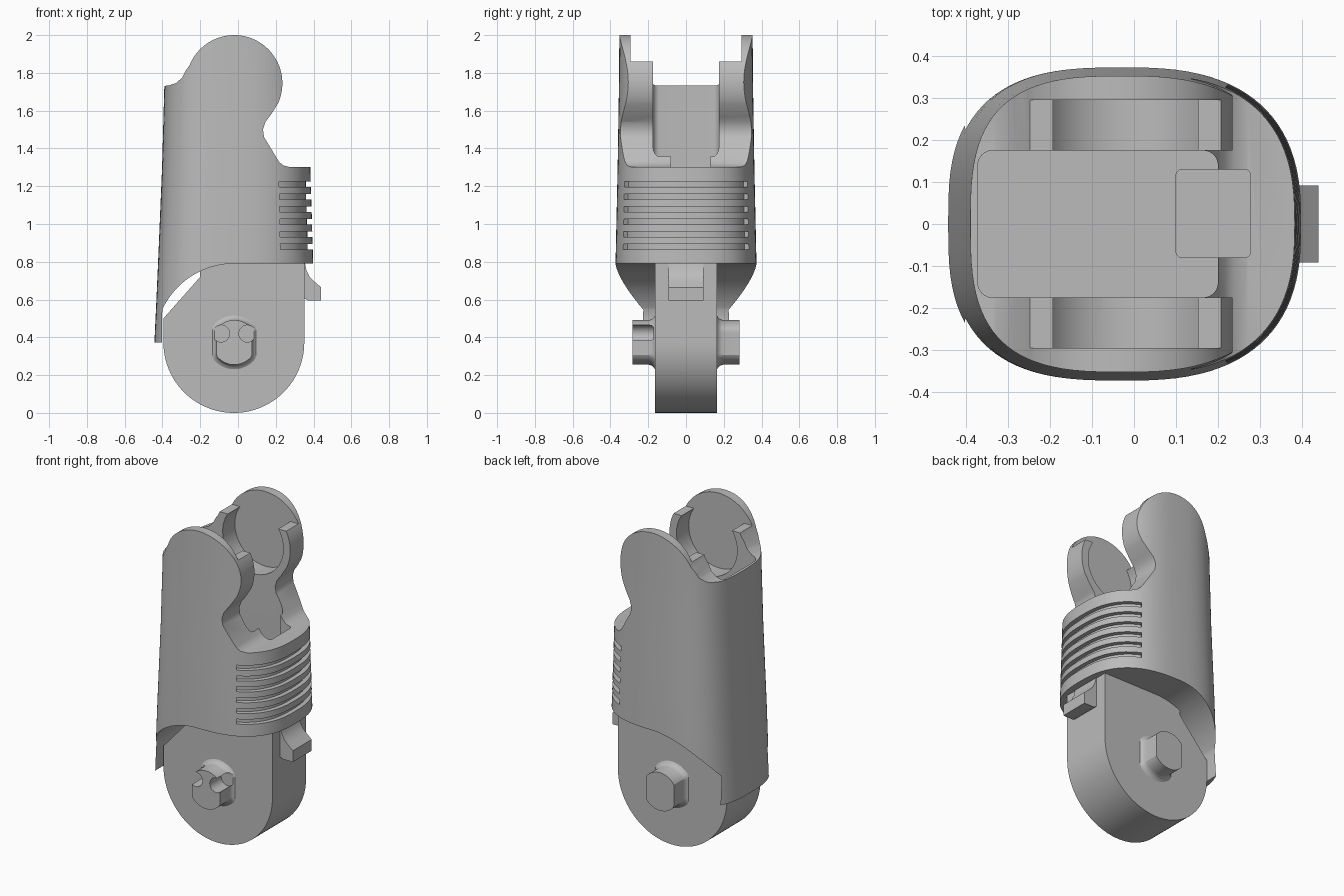
import bpy, bmesh, math
from mathutils import Vector

if "Cube" in bpy.data.objects:
    bpy.data.objects.remove(bpy.data.objects["Cube"])

GREY = bpy.data.materials.new("grey_plastic")
GREY.diffuse_color = (0.5, 0.5, 0.5, 1)
GREY.use_nodes = True
GREY.node_tree.nodes["Principled BSDF"].inputs["Base Color"].default_value = GREY.diffuse_color


def loft(name, rings):
    """Closed solid through equal-length rings of 3D points."""
    bm = bmesh.new()
    rows = [[bm.verts.new(p) for p in r] for r in rings]
    n = len(rows[0])
    for a, b in zip(rows, rows[1:]):
        for i in range(n):
            j = (i + 1) % n
            bm.faces.new((a[i], a[j], b[j], b[i]))
    bm.faces.new(rows[0][::-1])
    bm.faces.new(rows[-1])
    bmesh.ops.recalc_face_normals(bm, faces=bm.faces)
    me = bpy.data.meshes.new(name)
    bm.to_mesh(me)
    bm.free()
    ob = bpy.data.objects.new(name, me)
    bpy.context.collection.objects.link(ob)
    me.materials.append(GREY)
    return ob


def prism_y(name, pts, y0, y1):
    return loft(name, [[(x, y, z) for x, z in pts] for y in (y0, y1)])


def prism_z(name, pts, z0, z1):
    return loft(name, [[(x, y, z) for x, y in pts] for z in (z0, z1)])


def box(name, x0, x1, y0, y1, z0, z1):
    return prism_z(name, [(x0, y0), (x1, y0), (x1, y1), (x0, y1)], z0, z1)


def arc(cx, cz, r, a0, a1, n):
    return [(cx + r * math.cos(math.radians(a0 + (a1 - a0) * i / n)),
             cz + r * math.sin(math.radians(a0 + (a1 - a0) * i / n))) for i in range(n + 1)]


def rounded(x0, x1, y0, y1, r):
    return (arc(x1 - r, y1 - r, r, 0, 90, 6) + arc(x0 + r, y1 - r, r, 90, 180, 6)
            + arc(x0 + r, y0 + r, r, 180, 270, 6) + arc(x1 - r, y0 + r, r, 270, 360, 6))


def boolean(ob, cutter, op='DIFFERENCE'):
    m = ob.modifiers.new("cut", 'BOOLEAN')
    m.operation, m.object, m.solver = op, cutter, 'EXACT'
    bpy.context.view_layer.objects.active = ob
    bpy.ops.object.modifier_apply(modifier=m.name)
    bpy.data.objects.remove(cutter)


def smooth(ob, deg=30):
    bpy.ops.object.select_all(action='DESELECT')
    ob.select_set(True)
    bpy.context.view_layer.objects.active = ob
    bpy.ops.object.shade_smooth_by_angle(angle=math.radians(deg))


# Body cross-section by height: z, left x, right x, half width
LEVELS = [(0.3, -0.446, 0.41, 0.368), (0.6, -0.432, 0.405, 0.373), (0.8, -0.423, 0.398, 0.373),
          (1.3, -0.402, 0.383, 0.362), (1.73, -0.39, 0.375, 0.355), (2.1, -0.385, 0.37, 0.352)]
CX = -0.02


def section(z, n=96):
    for lo, hi in zip(LEVELS, LEVELS[1:]):
        if z <= hi[0]:
            break
    f = (z - lo[0]) / (hi[0] - lo[0])
    xl, xr, b = [p + (q - p) * f for p, q in zip(lo[1:], hi[1:])]
    pts = []
    for i in range(n):
        c, s = math.cos(math.tau * i / n), math.sin(math.tau * i / n)
        a, e = (xr - CX, 2 / 2.6) if c > 0 else (CX - xl, 2 / 3.0)
        pts.append((CX + math.copysign(a * abs(c) ** e, c), math.copysign(b * abs(s) ** e, s)))
    return pts


# Body: rounded tube trimmed by its side outline
body = loft("body_shell", [[(x, y, lv[0]) for x, y in section(lv[0])] for lv in LEVELS])
outline = [(-0.6, 0.372), (-0.6, 1.73), (-0.37, 1.732), (-0.33, 1.745), (-0.297, 1.773), (-0.278, 1.81)]
outline += arc(CX, 1.745, 0.255, 158, -25, 48)
outline += [(0.175, 1.58), (0.145, 1.54), (0.132, 1.5), (0.138, 1.46), (0.2, 1.357),
            (0.217, 1.33), (0.238, 1.311), (0.27, 1.302), (0.6, 1.3), (0.6, 0.79)]
outline += arc(CX, 0.37, 0.42, 90, 155, 20) + [(-0.402, 0.49), (-0.402, 0.372)]
boolean(body, prism_y("outline", outline, -0.6, 0.6), 'INTERSECT')

# Gap between the cheeks, inner cavity and latch slot
boolean(body, prism_z("cavity", rounded(-0.372, 0.2, -0.175, 0.175, 0.035), 0.95, 2.2))
boolean(body, box("cheek_gap", -0.3, 0.5, -0.175, 0.175, 1.45, 2.2))
boolean(body, prism_z("latch_slot", rounded(0.1, 0.278, -0.08, 0.13, 0.015), 0.9, 1.42))

# Round snap sockets, open at the top
boolean(body, prism_y("socket", arc(CX, 1.745, 0.208, 0, 352.5, 47), -0.295, 0.295))
boolean(body, box("socket_mouth", -0.6, 0.6, -0.295, 0.295, 1.86, 2.2))

# Grip grooves
for k in range(6):
    z = 0.88 + 0.066 * k
    sec = section(z)
    half = sec[72:] + sec[:25]
    band = [p for p in half if p[0] > 0.21 and abs(p[1]) < 0.345]
    outer = [(CX + (x - CX) * 1.12, y * 1.12) for x, y in band]
    inner = [(CX + (x - CX) * 0.935, y * 0.935) for x, y in band]
    boolean(body, prism_z("groove", outer + inner[::-1], z - 0.015, z + 0.015))
smooth(body)

# Hinge plate: flat slab with a round lower end
plate = prism_y("hinge_plate", arc(-0.022, 0.373, 0.373, 180, 360, 48)
                + [(0.351, 0.82), (-0.2, 0.82), (-0.2, 0.72), (-0.395, 0.5)], -0.165, 0.165)
smooth(plate)

# Pivot pins: round with two flat sides and a flared foot
for side, name in ((-1, "front_pin"), (1, "back_pin")):
    ring = [(max(-0.095, min(0.095, x)), z) for x, z in arc(0, 0, 0.118, 3, 355.5, 47)]
    steps = [(0.15, 0.03), (0.165, 0.024), (0.172, 0.012), (0.183, 0.004), (0.198, 0), (0.284, 0)]
    pin = loft(name, [[(CX + x * (1 + g / 0.118), side * y, 0.373 + z * (1 + g / 0.118))
                       for x, z in ring] for y, g in steps])
    if side < 0:
        for cx in (-0.09, 0.05):
            boolean(pin, prism_y("notch", arc(cx, 0.42, 0.045, 0, 345, 23), -0.4, -0.172))
    smooth(pin)

# Latch tab below the grip
latch = prism_y("latch_tab", [(0.33, 0.82), (0.355, 0.79), (0.362, 0.755), (0.38, 0.72), (0.405, 0.695),
                              (0.44, 0.665), (0.44, 0.595), (0.37, 0.595), (0.345, 0.61),
                              (0.33, 0.63)], -0.092, 0.092)
smooth(latch, 25)
